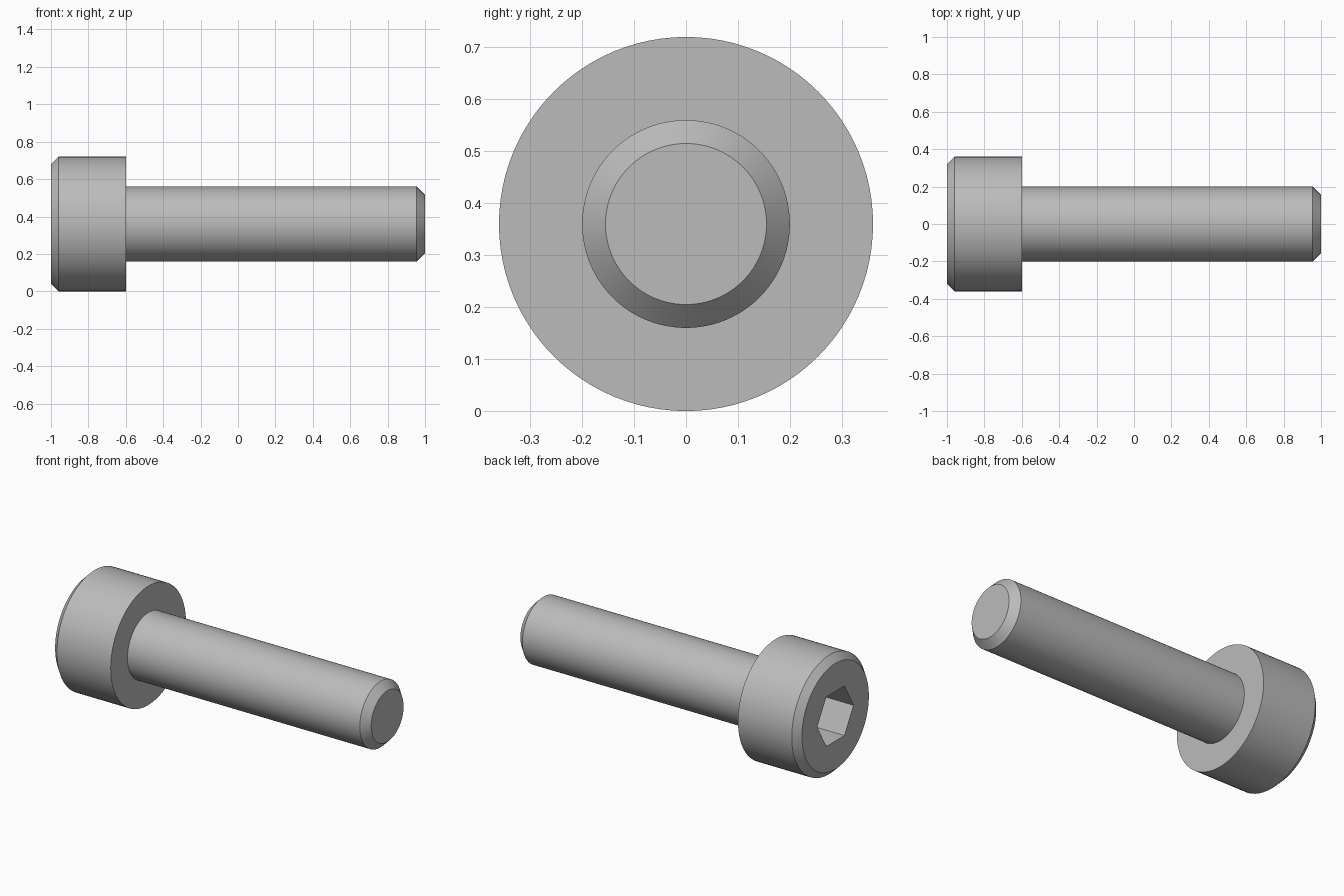
import bpy
import bmesh
from math import radians, sqrt
from mathutils import Matrix, Vector

if "Cube" in bpy.data.objects:
    bpy.data.objects.remove(bpy.data.objects["Cube"], do_unlink=True)

HEAD_R, SHANK_R = 0.36, 0.20
HEAD_CHAMFER, TIP_CHAMFER = 0.04, 0.045
SOCKET_FLATS, SOCKET_DEPTH = 0.30, 0.20
SEGMENTS = 96

# Steel material
steel = bpy.data.materials.new("grey steel")
steel.use_nodes = True
grey = (0.5, 0.5, 0.5, 1)
steel.diffuse_color = grey
steel.node_tree.nodes["Principled BSDF"].inputs["Base Color"].default_value = grey


def add_object(name, bm):
    bmesh.ops.recalc_face_normals(bm, faces=bm.faces)
    mesh = bpy.data.meshes.new(name)
    bm.to_mesh(mesh)
    bm.free()
    obj = bpy.data.objects.new(name, mesh)
    obj.data.materials.append(steel)
    bpy.context.collection.objects.link(obj)
    return obj


# Screw body: (x, radius) profile turned around its long axis, with flat end caps
profile = [(-1, HEAD_R - HEAD_CHAMFER), (-1 + HEAD_CHAMFER, HEAD_R), (-0.6, HEAD_R),
           (-0.6, SHANK_R), (1 - TIP_CHAMFER, SHANK_R), (1, SHANK_R - TIP_CHAMFER)]
bm = bmesh.new()
rings = []
for x, radius in profile:
    ring = []
    for i in range(SEGMENTS):
        turn = Matrix.Rotation(radians(360 * i / SEGMENTS), 3, 'X')
        ring.append(bm.verts.new(turn @ Vector((0, 0, radius)) + Vector((x, 0, HEAD_R))))
    rings.append(ring)
for a, b in zip(rings, rings[1:]):
    for i in range(SEGMENTS):
        j = (i + 1) % SEGMENTS
        bm.faces.new((a[i], a[j], b[j], b[i]))
bm.faces.new(rings[0])
bm.faces.new(rings[-1])
screw = add_object("socket_head_screw", bm)

# Hexagonal socket cutter, corners pointing sideways
bm = bmesh.new()
corner = SOCKET_FLATS / sqrt(3)
bmesh.ops.create_cone(bm, cap_ends=True, segments=6, radius1=corner, radius2=corner,
                      depth=2 * SOCKET_DEPTH)
# Put one corner on the y axis, then lay the prism along x
first = max(bm.verts, key=lambda v: v.co.y)
spin = Vector((0, 1)).angle_signed(first.co.xy)
bmesh.ops.rotate(bm, verts=bm.verts, matrix=Matrix.Rotation(spin, 3, 'Z'))
bmesh.ops.rotate(bm, verts=bm.verts, matrix=Matrix.Rotation(radians(90), 3, 'Y'))
bmesh.ops.translate(bm, verts=bm.verts, vec=(-1, 0, HEAD_R))
cutter = add_object("socket_cutter", bm)
cutter.hide_render = True

# Cut the socket and shade the round surfaces smooth
cut = screw.modifiers.new("socket", 'BOOLEAN')
cut.operation = 'DIFFERENCE'
cut.solver = 'EXACT'
cut.object = cutter
bpy.ops.object.select_all(action='DESELECT')
screw.select_set(True)
bpy.context.view_layer.objects.active = screw
bpy.ops.object.modifier_apply(modifier=cut.name)
bpy.data.objects.remove(cutter, do_unlink=True)
bpy.ops.object.shade_smooth_by_angle(angle=radians(30))
